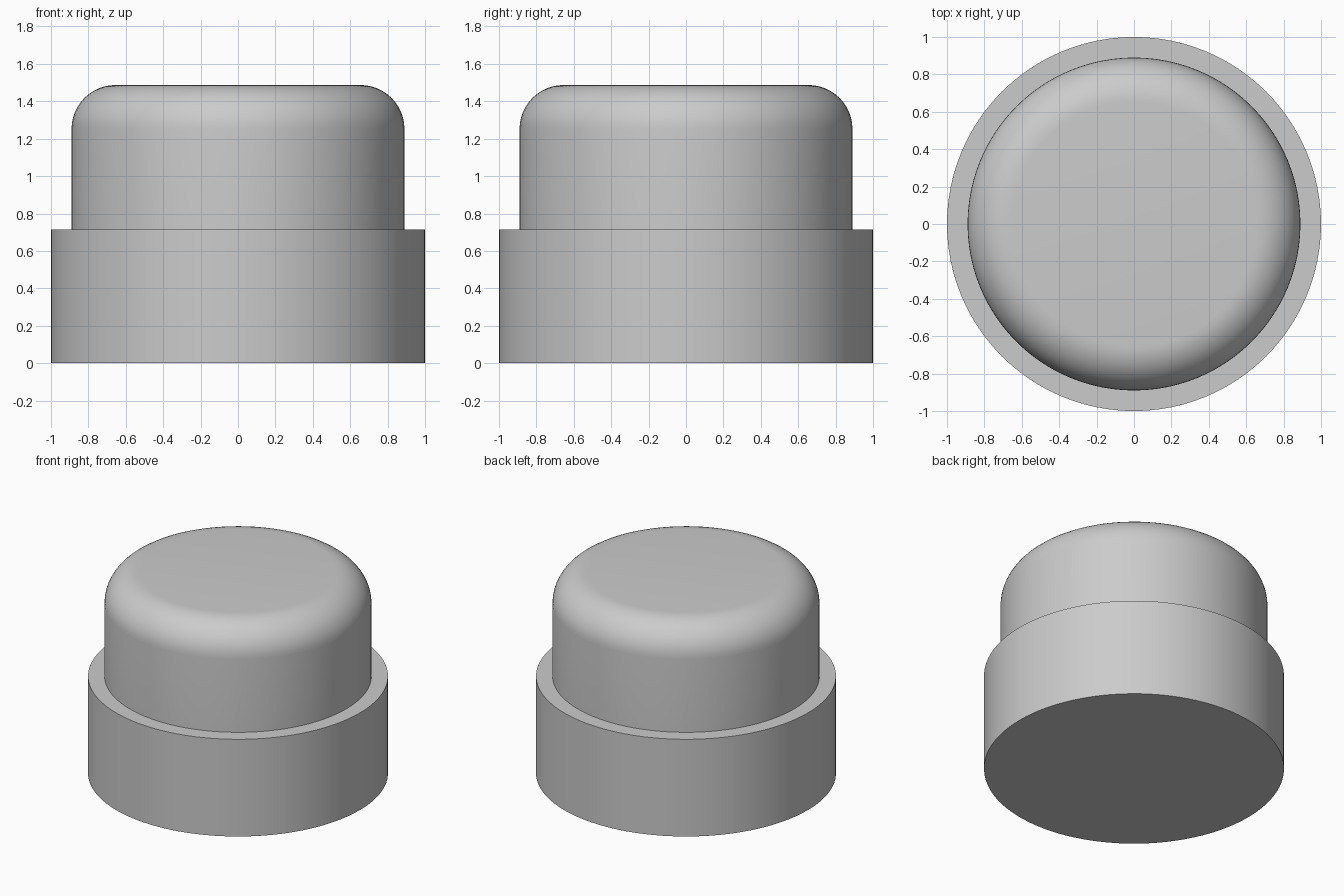
import bpy
import bmesh
import math

cube = bpy.data.objects.get("Cube")
if cube:
    bpy.data.objects.remove(cube, do_unlink=True)

SEGMENTS = 96

grey = bpy.data.materials.new("plain_grey")
grey.use_nodes = True
colour = (0.6, 0.6, 0.6, 1.0)
grey.diffuse_color = colour
grey.node_tree.nodes["Principled BSDF"].inputs["Base Color"].default_value = colour


def drum(name, radius, bottom, top, fillet=0.0):
    """Upright closed cylinder, optionally with a rounded top rim."""
    height = top - bottom
    bpy.ops.mesh.primitive_cylinder_add(
        vertices=SEGMENTS, radius=radius, depth=height,
        location=(0, 0, bottom + height / 2))
    obj = bpy.context.object
    obj.name = name
    obj.data.materials.append(grey)
    if fillet:
        bm = bmesh.new()
        bm.from_mesh(obj.data)
        rim = [e for e in bm.edges if all(v.co.z > 0 for v in e.verts)]
        bmesh.ops.bevel(bm, geom=rim, offset=fillet, offset_type='OFFSET',
                        segments=12, profile=0.5, affect='EDGES')
        bm.to_mesh(obj.data)
        bm.free()
    bpy.ops.object.shade_smooth_by_angle(angle=math.radians(30))
    return obj


# Wide base and narrower rounded cap standing on it
drum("base", 1.0, 0.0, 0.715)
drum("cap", 0.89, 0.70, 1.487, fillet=0.235)
